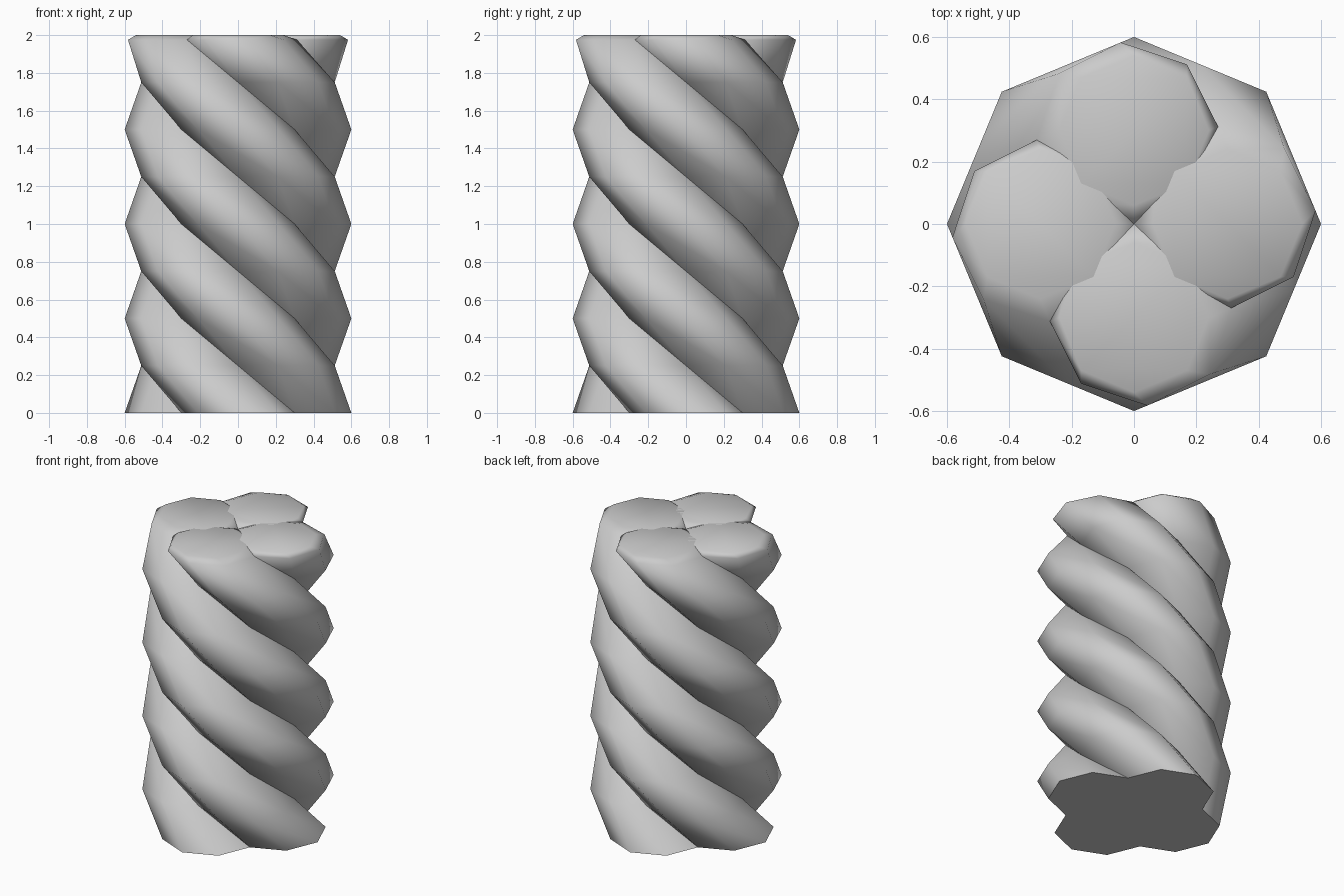
import bpy, bmesh, math

if "Cube" in bpy.data.objects:
    bpy.data.objects.remove(bpy.data.objects["Cube"])

SIDES, STEPS, R, HEIGHT = 8, 8, 0.3, 2.0


def ring(strand, step, radius=R):
    """Octagon of one strand, rotated clockwise about z as it rises."""
    turn = strand * math.pi / 2 - step * math.tau / STEPS
    pts = []
    for k in range(SIDES):
        a = k * math.tau / SIDES
        x, y = R + radius * math.cos(a), radius * math.sin(a)
        pts.append((x * math.cos(turn) - y * math.sin(turn),
                    x * math.sin(turn) + y * math.cos(turn),
                    HEIGHT * step / STEPS))
    return pts


def make_strand(index):
    bm = bmesh.new()
    rows = [ring(index, s) for s in range(STEPS)]
    # bevelled top edge: a ring just under the end, then the smaller cap ring
    rows.append([tuple(p + (q - p) * 0.9 for p, q in zip(a, b))
                 for a, b in zip(ring(index, STEPS - 1), ring(index, STEPS))])
    rows.append(ring(index, STEPS, 0.24))
    vs = [[bm.verts.new(p) for p in row] for row in rows]
    for lo, hi in zip(vs, vs[1:]):
        for k in range(SIDES):
            n = (k + 1) % SIDES
            bm.faces.new((lo[k], lo[n], hi[n], hi[k]))
    bm.faces.new(vs[-1])
    for f in bm.faces:
        f.smooth = True
    # flat bottom cap with a hard edge
    base = bm.faces.new(vs[0][::-1])
    for e in base.edges:
        e.smooth = False
    mesh = bpy.data.meshes.new("rope_strand")
    bm.to_mesh(mesh)
    bm.free()
    obj = bpy.data.objects.new(f"rope_strand_{index + 1}", mesh)
    bpy.context.collection.objects.link(obj)


# Four strands twisted together
for i in range(4):
    make_strand(i)
